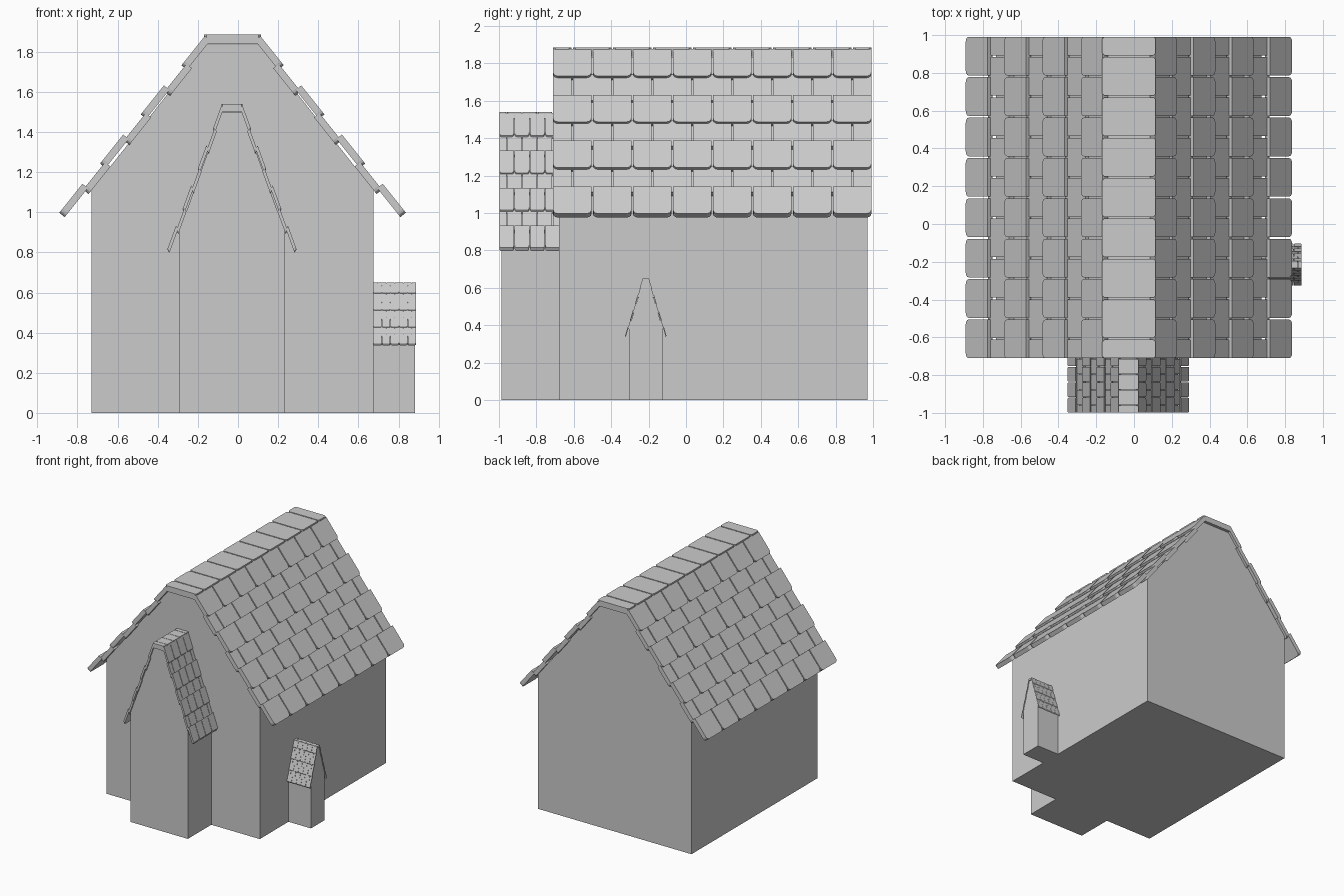
import bpy, bmesh, math
from mathutils import Vector

if "Cube" in bpy.data.objects:
    bpy.data.objects.remove(bpy.data.objects["Cube"])

ANG = math.atan(1.25)                 # roof pitch
Y0, PITCH, COUNT = -0.715, 0.2138, 8  # tile layout along the ridge
GAP, THICK = 0.009, 0.035


def make_mesh(name, bm):
    bmesh.ops.recalc_face_normals(bm, faces=bm.faces)
    me = bpy.data.meshes.new(name)
    bm.to_mesh(me)
    bm.free()
    return me


def prism(bm, bottom, offset):
    """Closed solid from a polygon swept along an offset."""
    a = [bm.verts.new(p) for p in bottom]
    b = [bm.verts.new(p + offset) for p in bottom]
    bm.faces.new(a)
    bm.faces.new(b[::-1])
    for i in range(len(a)):
        j = (i + 1) % len(a)
        bm.faces.new((a[i], a[j], b[j], b[i]))


def tile_outline(width, length, r):
    """Tile shape (along ridge, down slope) with rounded lower corners."""
    w, h = width / 2, length / 2
    pts = [(-w, -h), (w, -h)]
    for cx, start in ((w - r, 0), (-w + r, 90)):
        for i in range(4):
            t = math.radians(start + i * 30)
            pts.append((cx + r * math.cos(t), h - r + r * math.sin(t)))
    return pts


def spans(staggered):
    """Start and end of each tile along y; staggered rows get half tiles."""
    end = Y0 + PITCH * COUNT
    edges = [Y0 + PITCH * i for i in range(COUNT + 1)]
    if staggered:
        edges = [Y0] + [Y0 + PITCH * (i + 0.5) for i in range(COUNT)] + [end]
    return [(a + GAP / 2, b - GAP / 2) for a, b in zip(edges, edges[1:])]


def tile_row(bm, side, cx, cz, length, staggered):
    down = Vector((side * math.cos(ANG), 0, -math.sin(ANG)))
    normal = Vector((side * math.sin(ANG), 0, math.cos(ANG)))
    for a, b in spans(staggered):
        mid = Vector((side * cx, (a + b) / 2, cz))
        pts = [mid + Vector((0, u, 0)) + down * v
               for u, v in tile_outline(b - a, length, 0.025)]
        prism(bm, pts, -normal * THICK)


# Walls with gable
bm = bmesh.new()
half = [(0.7025, 0), (0.7025, 1.11), (0.13, 1.835)]
profile = half + [(-x, z) for x, z in reversed(half)]
prism(bm, [Vector((x, -0.68, z)) for x, z in profile], Vector((0, 1.65, 0)))
walls = make_mesh("walls", bm)

# Roof tiles: four raised rows with staggered rows tucked between
bm = bmesh.new()
n_in = 0.018
for side in (1, -1):
    for k in range(4):
        x, z = 0.806 - 0.203 * k, 1.07 + 0.245 * k
        tile_row(bm, side, x, z, 0.185, False)
        if k < 3:
            tile_row(bm, side, x - 0.1015 - n_in * math.sin(ANG),
                     z + 0.1225 - n_in * math.cos(ANG), 0.175, True)
tiles = make_mesh("roof_tiles", bm)

# Flat ridge caps
bm = bmesh.new()
for a, b in spans(True):
    c = 0.012
    w = 0.142
    pts = [(-w + c, a), (w - c, a), (w, a + c), (w, b - c),
           (w - c, b), (-w + c, b), (-w, b - c), (-w, a + c)]
    prism(bm, [Vector((x, y, 1.838)) for x, y in pts], Vector((0, 0, 0.048)))
ridge = make_mesh("ridge_caps", bm)

# The same building shape is used for the house, porch and side annex
buildings = [
    ("house", (-0.027, 0, 0), (1, 1, 1), 0),
    ("porch", (-0.03, -1 + 0.383 * 0.715, 0), (0.373, 0.383, 0.817), 0),
    ("annex", (0.888 - 0.2 * 0.715, -0.215, 0), (0.128, 0.2, 0.345), 90),
]
for name, loc, scale, turn in buildings:
    for me in (walls, tiles, ridge):
        ob = bpy.data.objects.new(f"{name}_{me.name}", me)
        ob.location = loc
        ob.scale = scale
        ob.rotation_euler.z = math.radians(turn)
        bpy.context.collection.objects.link(ob)
